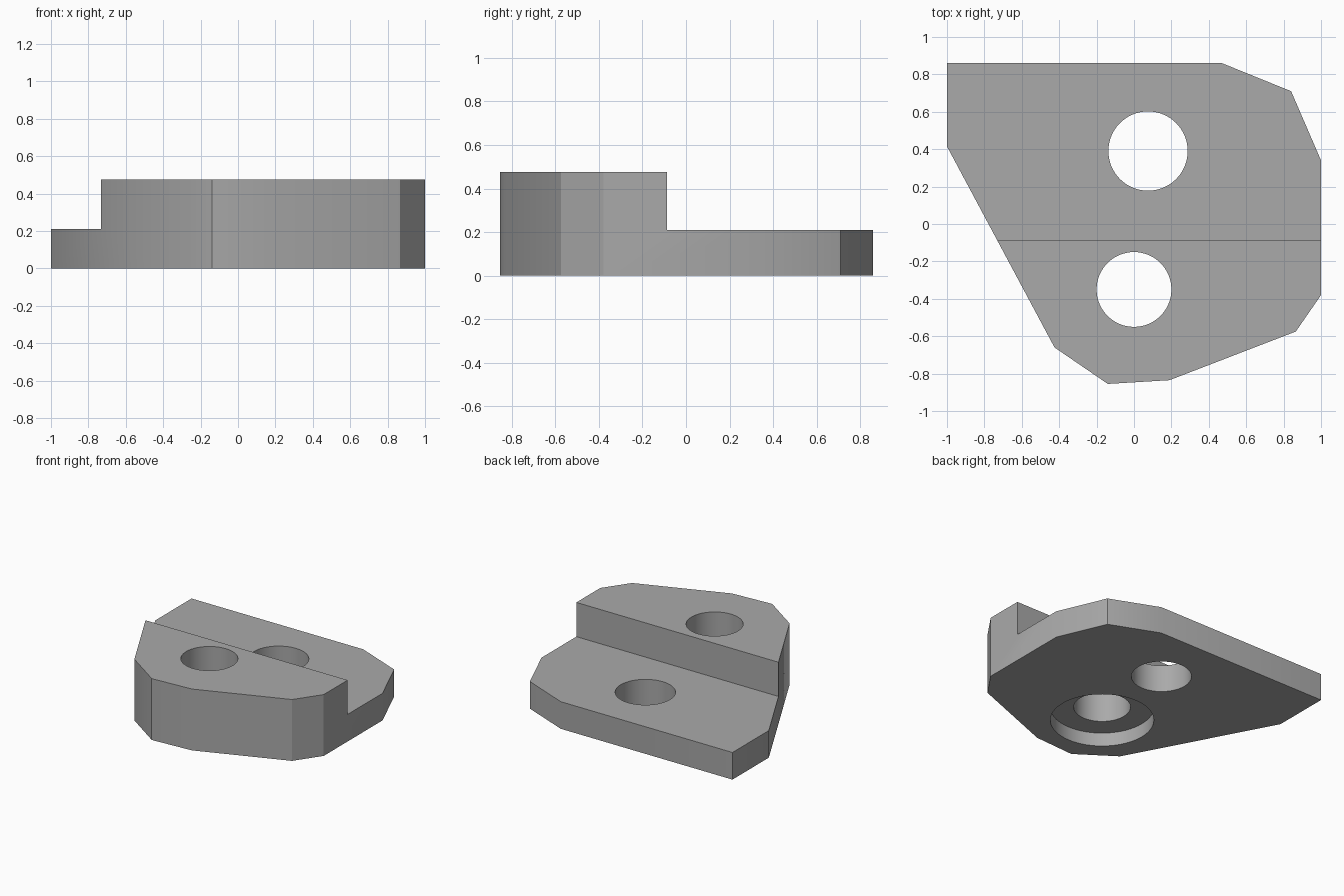
import bpy
import bmesh
from math import radians

cube = bpy.data.objects.get("Cube")
if cube:
    bpy.data.objects.remove(cube, do_unlink=True)

TOP, LEDGE, STEP_Y = 0.475, 0.21, -0.087

grey = bpy.data.materials.new("plain grey")
grey.use_nodes = True
colour = (0.4, 0.4, 0.4, 1)
grey.diffuse_color = colour
grey.node_tree.nodes["Principled BSDF"].inputs["Base Color"].default_value = colour


def prism(name, outline, z0, z1):
    """Extrude a flat outline from z0 up to z1."""
    bm = bmesh.new()
    base = bm.faces.new([bm.verts.new((x, y, z0)) for x, y in outline])
    new = bmesh.ops.extrude_face_region(bm, geom=[base])["geom"]
    verts = [v for v in new if isinstance(v, bmesh.types.BMVert)]
    bmesh.ops.translate(bm, verts=verts, vec=(0, 0, z1 - z0))
    bmesh.ops.recalc_face_normals(bm, faces=bm.faces)
    mesh = bpy.data.meshes.new(name)
    bm.to_mesh(mesh)
    bm.free()
    mesh.materials.append(grey)
    obj = bpy.data.objects.new(name, mesh)
    bpy.context.collection.objects.link(obj)
    return obj


def drill(name, x, y, radius, z0, z1):
    """Round cutter standing between two heights."""
    bpy.ops.mesh.primitive_cylinder_add(
        vertices=64, radius=radius, depth=z1 - z0, location=(x, y, (z0 + z1) / 2))
    obj = bpy.context.object
    obj.name = name
    obj.data.materials.append(grey)
    return obj


# Clamp body with chamfered corners
outline = [(-1, 0.86), (-1, 0.415), (-0.425, -0.66), (-0.14, -0.855),
           (0.19, -0.835), (0.865, -0.575), (1, -0.38), (1, 0.34),
           (0.84, 0.71), (0.47, 0.86)]
body = prism("stepped_plate", outline, 0, TOP)

# Ledge cut, two through holes and the recess underneath
step = [(-2, STEP_Y), (2, STEP_Y), (2, 2), (-2, 2)]
cutters = [
    prism("ledge_cutter", step, LEDGE, 1),
    drill("front_hole_cutter", 0, -0.35, 0.2, -0.5, 1),
    drill("back_hole_cutter", 0.075, 0.39, 0.212, -0.5, 1),
    drill("recess_cutter", 0, -0.35, 0.365, -0.5, 0.105),
]

bpy.ops.object.select_all(action="DESELECT")
body.select_set(True)
bpy.context.view_layer.objects.active = body
for cutter in cutters:
    cutter.hide_render = True
    cut = body.modifiers.new(cutter.name, "BOOLEAN")
    cut.operation = "DIFFERENCE"
    cut.solver = "EXACT"
    cut.object = cutter
    bpy.ops.object.modifier_apply(modifier=cut.name)
for cutter in cutters:
    bpy.data.objects.remove(cutter, do_unlink=True)

bpy.ops.object.shade_smooth_by_angle(angle=radians(30))
